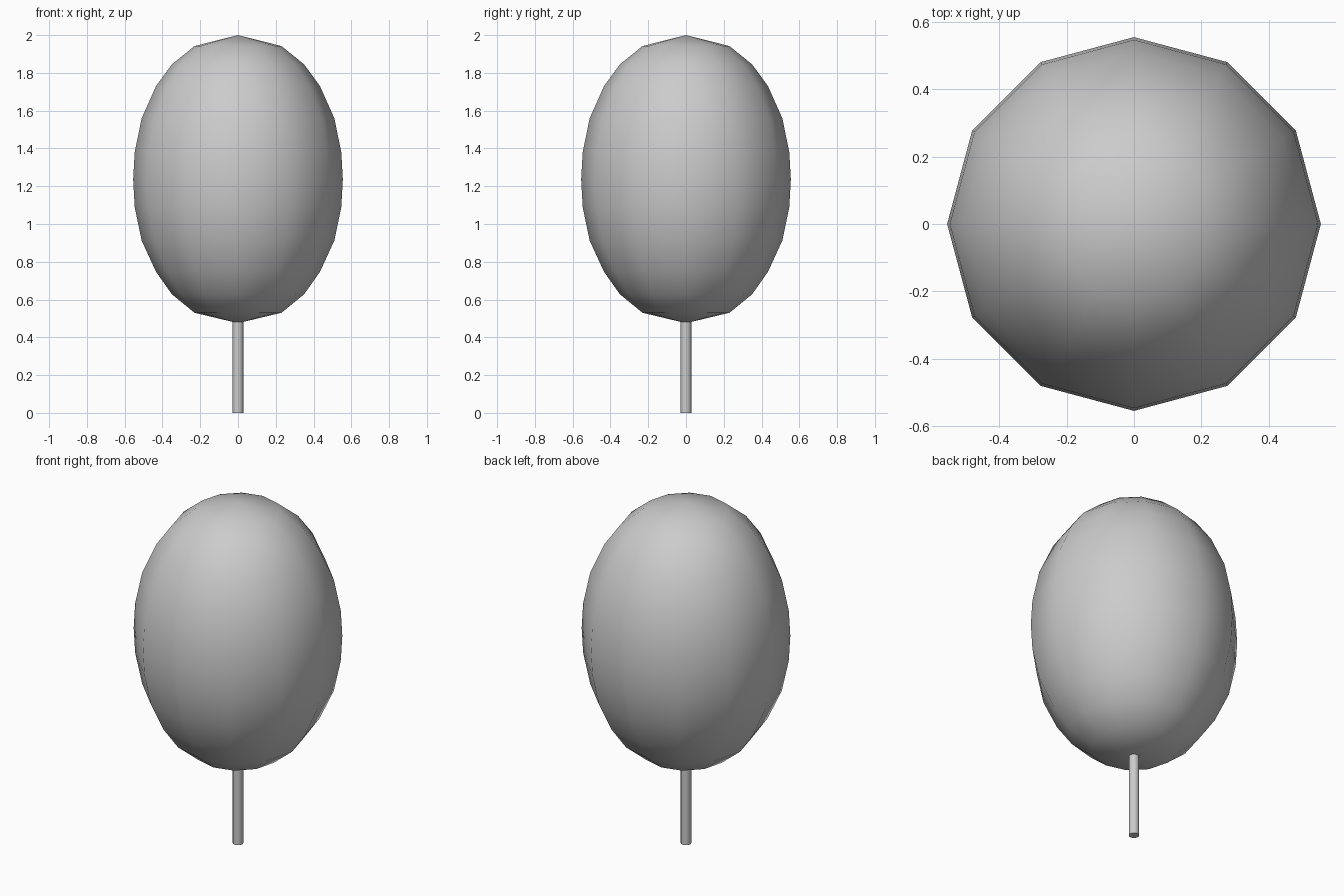
import bpy
import bmesh
from math import cos, sin, tau, radians

cube = bpy.data.objects.get("Cube")
if cube:
    bpy.data.objects.remove(cube, do_unlink=True)

grey = bpy.data.materials.new("plain grey")
grey.use_nodes = True
colour = (0.6, 0.6, 0.6, 1)
grey.diffuse_color = colour
grey.node_tree.nodes["Principled BSDF"].inputs["Base Color"].default_value = colour


def lathe(name, profile, sides, sharp_angle):
    """Revolve (radius, height) points, top to bottom, around z."""
    bm = bmesh.new()
    rings = []
    for r, z in profile:
        count = sides if r else 1
        rings.append([bm.verts.new((r * cos(tau * i / sides), r * sin(tau * i / sides), z))
                      for i in range(count)])
    for upper, lower in zip(rings, rings[1:]):
        for i in range(sides):
            j = (i + 1) % sides
            corners = [upper[i % len(upper)], lower[i % len(lower)],
                       lower[j % len(lower)], upper[j % len(upper)]]
            bm.faces.new(list(dict.fromkeys(corners)))
    bmesh.ops.recalc_face_normals(bm, faces=bm.faces)
    mesh = bpy.data.meshes.new(name)
    bm.to_mesh(mesh)
    bm.free()
    mesh.materials.append(grey)
    obj = bpy.data.objects.new(name, mesh)
    bpy.context.collection.objects.link(obj)
    bpy.ops.object.select_all(action="DESELECT")
    obj.select_set(True)
    bpy.context.view_layer.objects.active = obj
    bpy.ops.object.shade_smooth_by_angle(angle=radians(sharp_angle))
    return obj


# Egg-shaped crown with twelve sides
lathe("crown", [(0, 2.0), (0.23, 1.942), (0.35, 1.845), (0.434, 1.73),
                (0.51, 1.56), (0.547, 1.38), (0.555, 1.235), (0.547, 1.09),
                (0.51, 0.912), (0.434, 0.747), (0.35, 0.628), (0.23, 0.53),
                (0, 0.475)], 12, 60)

# Thin round trunk, reaching a little way into the crown
lathe("trunk", [(0, 0.55), (0.028, 0.55), (0.028, 0), (0, 0)], 12, 40)
